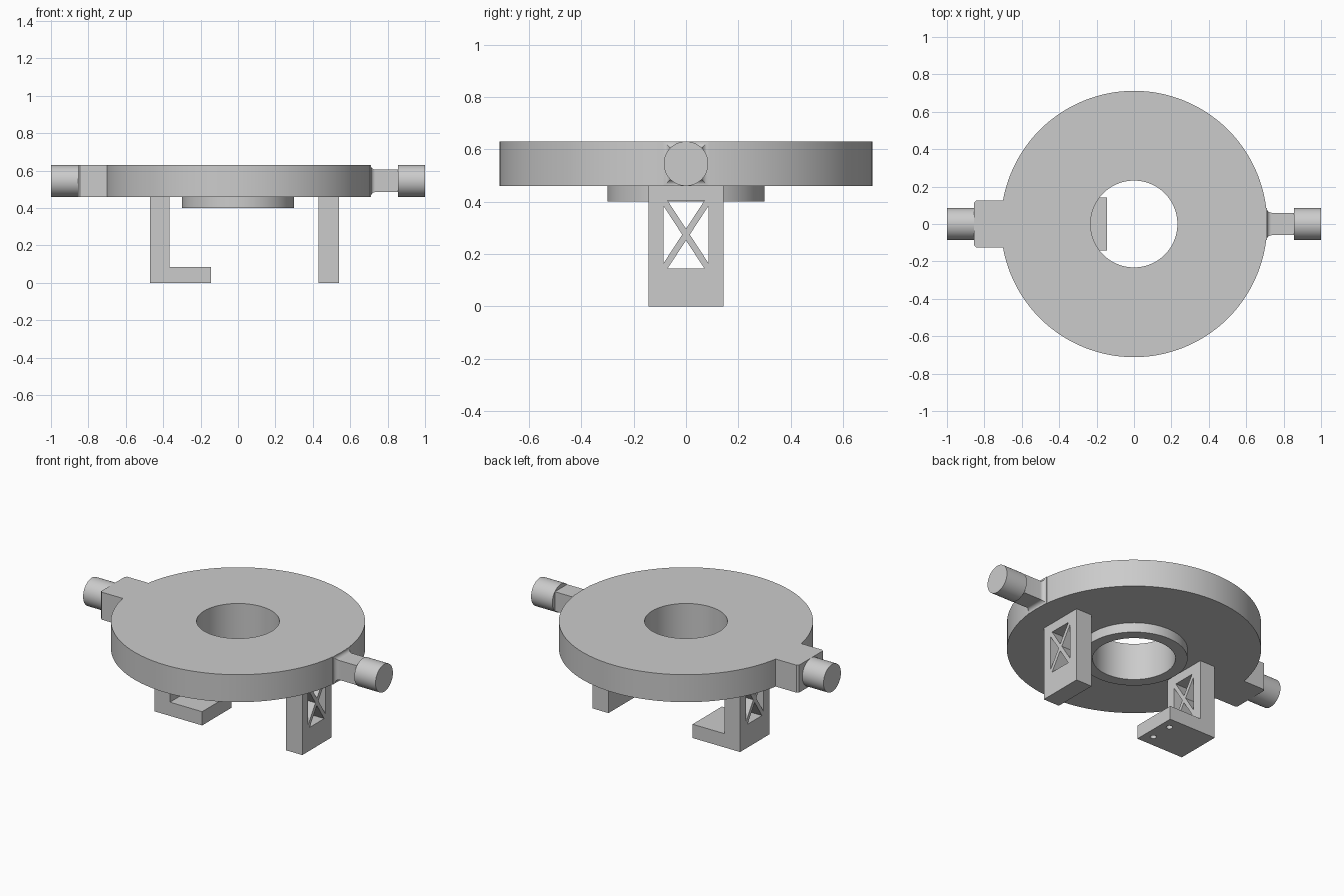
import bpy, bmesh
from math import cos, sin, pi, radians
from mathutils import Matrix, Vector

if "Cube" in bpy.data.objects:
    bpy.data.objects.remove(bpy.data.objects["Cube"])

GREY = (0.6, 0.6, 0.6, 1)
grey = bpy.data.materials.new("plain grey")
grey.use_nodes = True
grey.diffuse_color = GREY
grey.node_tree.nodes["Principled BSDF"].inputs["Base Color"].default_value = GREY

AXIS_Z = 0.545          # height of the side pins
HALF_W = 0.143          # half width of the legs


def finish(name, bm):
    bmesh.ops.recalc_face_normals(bm, faces=bm.faces)
    mesh = bpy.data.meshes.new(name)
    bm.to_mesh(mesh)
    bm.free()
    mesh.materials.append(grey)
    obj = bpy.data.objects.new(name, mesh)
    bpy.context.collection.objects.link(obj)
    return obj


def prism(bm, outline, direction):
    """Extrude a closed outline of 3D points along a direction."""
    face = bm.faces.new([bm.verts.new(p) for p in outline])
    out = bmesh.ops.extrude_face_region(bm, geom=[face])
    moved = [v for v in out["geom"] if isinstance(v, bmesh.types.BMVert)]
    bmesh.ops.translate(bm, verts=moved, vec=Vector(direction))


def cylinder(bm, radius, start, end, segments):
    start, end = Vector(start), Vector(end)
    turn = (end - start).to_track_quat('Z', 'Y').to_matrix().to_4x4()
    bmesh.ops.create_cone(bm, cap_ends=True, segments=segments, radius1=radius, radius2=radius,
                          depth=(end - start).length,
                          matrix=Matrix.Translation((start + end) / 2) @ turn)


def cut(obj, cutter):
    cutter.hide_render = True
    mod = obj.modifiers.new("cut", 'BOOLEAN')
    mod.operation, mod.solver, mod.object = 'DIFFERENCE', 'EXACT', cutter
    bpy.context.view_layer.update()
    graph = bpy.context.evaluated_depsgraph_get()
    mesh = bpy.data.meshes.new_from_object(obj.evaluated_get(graph))
    obj.modifiers.clear()
    obj.data = mesh
    bpy.data.objects.remove(cutter)


# Ring plate with the lower collar, turned from one profile
bm = bmesh.new()
profile = [(0.232, 0.40), (0.30, 0.40), (0.30, 0.46), (0.712, 0.46), (0.712, 0.63), (0.232, 0.63)]
SEG = 128
rings = [[bm.verts.new((r * cos(2 * pi * i / SEG), r * sin(2 * pi * i / SEG), z))
          for r, z in profile] for i in range(SEG)]
for i in range(SEG):
    a, b = rings[i], rings[(i + 1) % SEG]
    for j in range(len(profile)):
        k = (j + 1) % len(profile)
        bm.faces.new((a[j], b[j], b[k], a[k]))
parts = [finish("ring_plate", bm)]

# Square lug with softened outer corners
bm = bmesh.new()
w, x = 0.125, -0.855
lug = [(-0.698, -w), (-0.698, w), (x + 0.01, w), (x, w - 0.01), (x, 0.01 - w), (x + 0.01, -w)]
prism(bm, [(px, py, 0.46) for px, py in lug], (0, 0, 0.17))
parts.append(finish("side_lug", bm))

# Square neck flaring into the plate
bm = bmesh.new()
FILLET, NECK = 0.025, 0.06
sections = [(0.69, NECK + FILLET)]
for i in range(7):
    t = pi / 2 * i / 6
    sections.append((0.735 - FILLET * cos(t), NECK + FILLET * (1 - sin(t))))
sections.append((0.86, NECK))
loops = [[bm.verts.new((px, sy * h, AXIS_Z + sz * h))
          for sy, sz in ((-1, -1), (1, -1), (1, 1), (-1, 1))] for px, h in sections]
for a, b in zip(loops, loops[1:]):
    for j in range(4):
        k = (j + 1) % 4
        bm.faces.new((a[j], a[k], b[k], b[j]))
bm.faces.new(loops[0])
bm.faces.new(loops[-1])
parts.append(finish("neck", bm))

# Round pins at both ends
for name, s in (("left_pin", 1), ("right_pin", -1)):
    bm = bmesh.new()
    cylinder(bm, 0.085, (s * 0.855, 0, AXIS_Z), (s, 0, AXIS_Z), 64)
    parts.append(finish(name, bm))


def window_cutter(x0, x1):
    """Four triangular openings that leave a crossed brace."""
    bm = bmesh.new()
    mid, hw, hh, gap = 0.274, 0.085, 0.13, 0.012
    diag = (hw * hw + hh * hh) ** 0.5
    gy, gz = gap * diag / hh, gap * diag / hw
    for s in (-1, 1):
        upright = [(gy - hw, s * hh), (hw - gy, s * hh), (0, s * gz)]
        sideways = [(s * hw, gz - hh), (s * hw, hh - gz), (s * gy, 0)]
        for tri in (upright, sideways):
            prism(bm, [(x0 - 0.02, y, mid + z) for y, z in tri], (x1 - x0 + 0.04, 0, 0))
    return finish("window_cutter", bm)


# Legs: a plain post, and an L-shaped one with a foot
legs = {
    "straight_leg": [(0.43, 0), (0.54, 0), (0.54, 0.46), (0.43, 0.46)],
    "footed_leg": [(-0.47, 0), (-0.145, 0), (-0.145, 0.085), (-0.365, 0.085),
                   (-0.365, 0.46), (-0.47, 0.46)],
}
for name, outline in legs.items():
    bm = bmesh.new()
    prism(bm, [(px, -HALF_W, pz) for px, pz in outline], (0, 2 * HALF_W, 0))
    leg = finish(name, bm)
    x0 = outline[0][0]
    cut(leg, window_cutter(x0, x0 + 0.11))
    parts.append(leg)

# Blind screw holes under the foot
bm = bmesh.new()
for y in (-0.07, 0.07):
    cylinder(bm, 0.018, (-0.20, y, -0.02), (-0.20, y, 0.05), 32)
cut(parts[-1], finish("screw_hole_cutter", bm))

# Smooth the round walls, keep the edges sharp
bpy.ops.object.select_all(action='DESELECT')
for obj in parts:
    obj.select_set(True)
bpy.context.view_layer.objects.active = parts[0]
bpy.ops.object.shade_smooth_by_angle(angle=radians(30))
